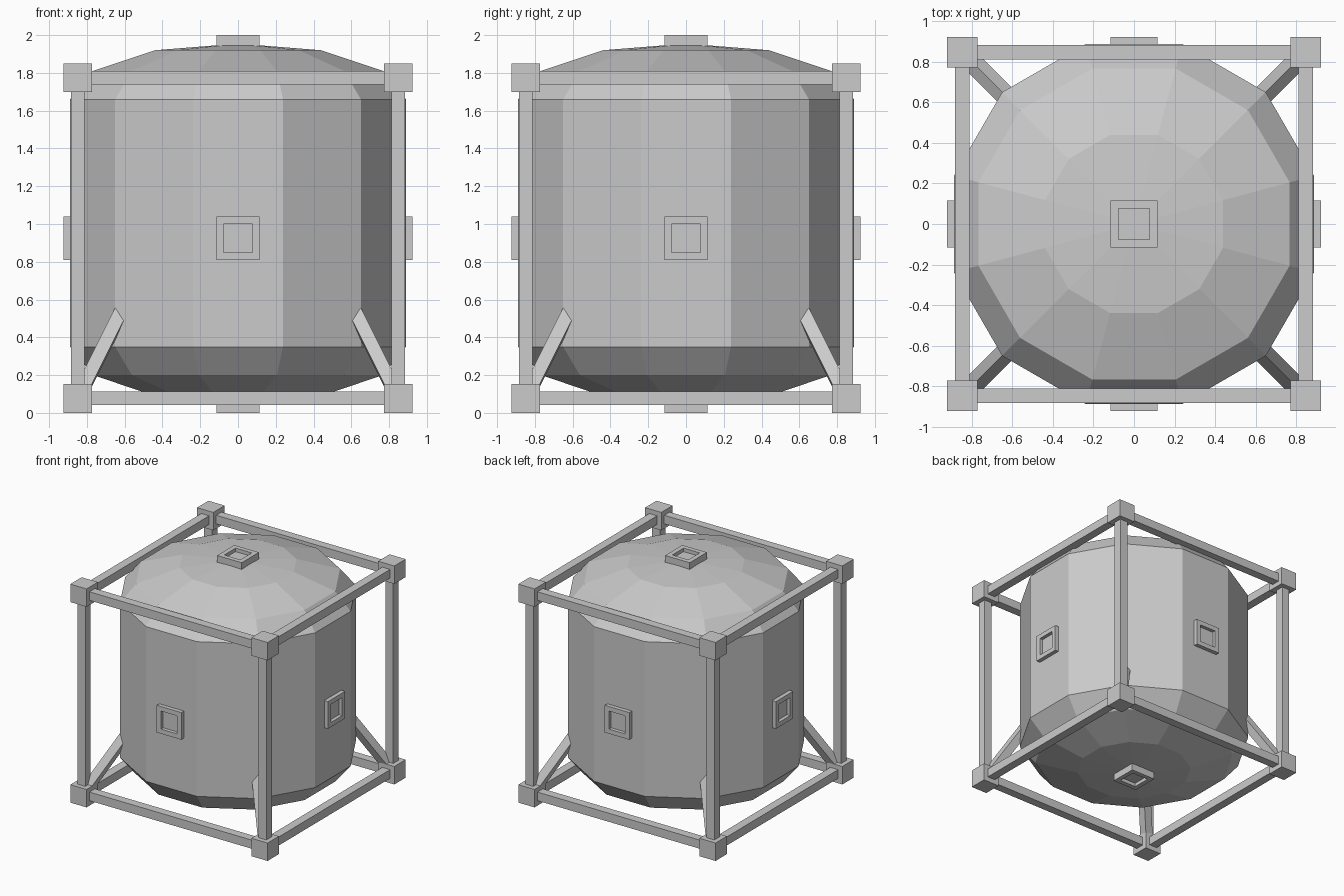
import bpy, bmesh, math
from mathutils import Vector, Matrix

if "Cube" in bpy.data.objects:
    bpy.data.objects.remove(bpy.data.objects["Cube"])


def finish(name, bm):
    bmesh.ops.recalc_face_normals(bm, faces=bm.faces)
    mesh = bpy.data.meshes.new(name)
    bm.to_mesh(mesh)
    bm.free()
    obj = bpy.data.objects.new(name, mesh)
    bpy.context.collection.objects.link(obj)
    return obj


def box(name, center, size):
    bm = bmesh.new()
    bmesh.ops.create_cube(bm, size=1, matrix=Matrix.Translation(center) @ Matrix.Diagonal((*size, 1)))
    return finish(name, bm)


# Twelve-sided tank with domed ends, from a (radius, height) profile
profile = [(0.455, 0.09), (0.795, 0.20), (0.92, 0.35),
           (0.92, 1.66), (0.795, 1.81), (0.455, 1.92)]
N = 12
bm = bmesh.new()
rings = []
for r, z in profile:
    angles = [math.radians(15 + 30 * i) for i in range(N)]
    rings.append([bm.verts.new((r * math.cos(a), r * math.sin(a), z)) for a in angles])
bottom, top = bm.verts.new((0, 0, 0.055)), bm.verts.new((0, 0, 1.955))
for i in range(N):
    j = (i + 1) % N
    for lo, hi in zip(rings, rings[1:]):
        bm.faces.new((lo[i], lo[j], hi[j], hi[i]))
    bm.faces.new((bottom, rings[0][j], rings[0][i]))
    bm.faces.new((top, rings[-1][i], rings[-1][j]))
finish("tank", bm)

# Cube frame: corner blocks, posts and beams
C, W = 0.848, 0.073
for sx in (-1, 1):
    for sy in (-1, 1):
        box("post", (sx * C, sy * C, 0.925), (W, W, 1.6))
        for z in (0.076, 1.774):
            box("corner_block", (sx * C, sy * C, z), (0.152, 0.152, 0.152))
for z in (0.078, 1.774):
    for s in (-1, 1):
        box("beam_x", (0, s * C, z), (1.6, W, W))
        box("beam_y", (s * C, 0, z), (W, 1.6, W))

# Diagonal struts from the lower corners to the tank, square section on edge
for sx in (-1, 1):
    for sy in (-1, 1):
        a = Vector((sx * C, sy * C, 0.075))
        b = Vector((sx * 0.60, sy * 0.60, 0.571))
        d = (b - a).normalized()
        t = Vector((-sy, sx, 0)).normalized()
        n = d.cross(t)
        rot = Matrix((t, n, d)).transposed().to_4x4()
        bm = bmesh.new()
        bmesh.ops.create_cone(bm, cap_ends=True, segments=4, radius1=0.05, radius2=0.05,
                              depth=(b - a).length, matrix=Matrix.Translation((a + b) / 2) @ rot)
        finish("strut", bm)


# Square ports with a recessed socket
def port(name, center, normal):
    bm = bmesh.new()
    rot = Vector((0, 0, 1)).rotation_difference(Vector(normal)).to_matrix().to_4x4()
    bmesh.ops.create_cube(bm, size=1, matrix=Matrix.Diagonal((0.23, 0.23, 0.06, 1)))
    bm.normal_update()
    face = max(bm.faces, key=lambda f: f.calc_center_median().z)
    bmesh.ops.inset_region(bm, faces=[face], thickness=0.055)
    inner = bmesh.ops.extrude_face_region(bm, geom=[face])
    bmesh.ops.translate(bm, vec=(0, 0, -0.03),
                        verts=[v for v in inner["geom"] if isinstance(v, bmesh.types.BMVert)])
    if face.is_valid:
        bmesh.ops.delete(bm, geom=[face], context='FACES_ONLY')
    bm.transform(Matrix.Translation(center) @ rot)
    finish(name, bm)


for s, end in ((-1, "left"), (1, "right")):
    port("port_" + end, (s * 0.893, 0, 0.925), (s, 0, 0))
for s, end in ((-1, "front"), (1, "back")):
    port("port_" + end, (0, s * 0.893, 0.925), (0, s, 0))
port("port_top", (0, 0, 1.97), (0, 0, 1))
port("port_bottom", (0, 0, 0.03), (0, 0, -1))
